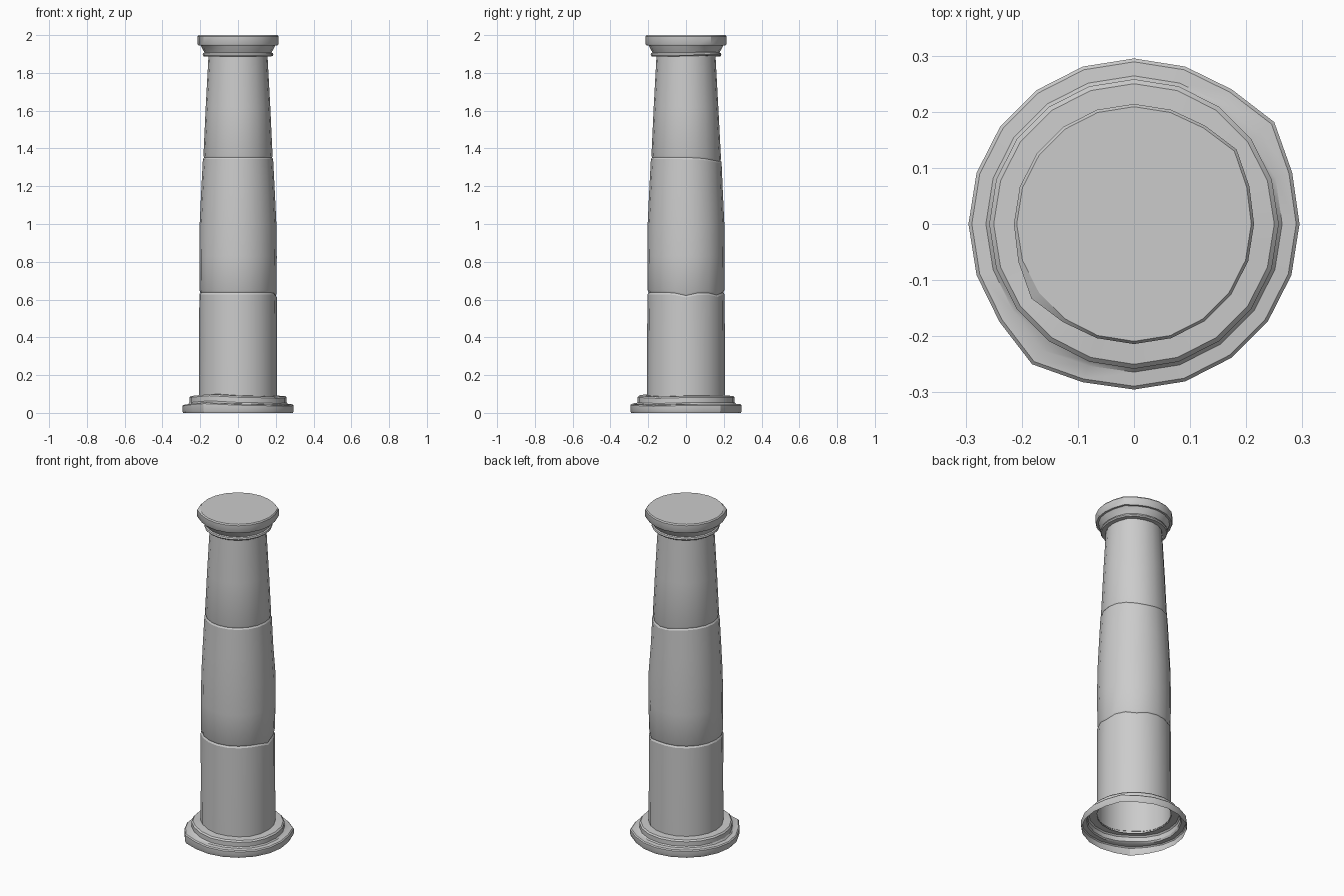
import bpy, bmesh, math

SIDES = 20


def lathe(name, profile, dents=(), cap=False):
    """Spin (radius, z) points; dents = (z_lo, z_hi, angle, width, d_radius, d_z)."""
    bm = bmesh.new()
    rings = []
    for r, z in profile:
        ring = []
        for i in range(SIDES):
            a = 360 * i / SIDES
            rr, zz = r, z
            for lo, hi, ang, width, dr, dz in dents:
                if lo <= z <= hi:
                    off = (a - ang + 180) % 360 - 180
                    w = math.exp(-(off / width) ** 2)
                    rr += dr * w
                    zz += dz * w
            t = math.radians(a)
            ring.append(bm.verts.new((rr * math.cos(t), rr * math.sin(t), zz)))
        rings.append(ring)
    for low, high in zip(rings, rings[1:]):
        for i in range(SIDES):
            j = (i + 1) % SIDES
            bm.faces.new((low[i], low[j], high[j], high[i]))
    if cap:
        bm.faces.new(rings[-1])
    mesh = bpy.data.meshes.new(name)
    bm.to_mesh(mesh)
    bm.free()
    obj = bpy.data.objects.new(name, mesh)
    bpy.context.collection.objects.link(obj)
    bpy.ops.object.select_all(action='DESELECT')
    obj.select_set(True)
    bpy.context.view_layer.objects.active = obj
    bpy.ops.object.shade_smooth_by_angle(angle=math.radians(30))
    return obj


# Stepped base, open underneath, with worn edges
lathe("base", [(0.290, 0.0), (0.295, 0.012), (0.295, 0.040), (0.289, 0.046),
               (0.264, 0.048), (0.258, 0.055), (0.258, 0.082), (0.250, 0.090),
               (0.205, 0.092)],
      [(0.0, 0.05, 36, 12, 0.014, 0.0),
       (0.0, 0.05, 234, 12, 0.014, 0.0),
       (0.035, 0.1, 235, 22, 0.0, 0.009),
       (0.035, 0.1, 325, 25, 0.0, -0.005),
       (0.012, 0.05, 180, 20, 0.0, -0.004)])

# Three drums with shallow joints and a gentle taper
lathe("shaft", [(0.207, 0.085), (0.206, 0.36), (0.204, 0.628), (0.198, 0.638),
                (0.203, 0.648), (0.205, 0.83), (0.203, 1.00), (0.195, 1.17),
                (0.186, 1.343), (0.180, 1.352), (0.183, 1.362),
                (0.171, 1.62), (0.156, 1.895)],
      [(0.62, 0.65, 0, 14, 0.002, -0.017),
       (0.62, 0.65, 54, 14, 0.002, -0.014),
       (0.62, 0.65, 205, 20, 0.004, 0.0),
       (1.34, 1.37, 72, 35, 0.003, -0.02),
       (0.8, 1.1, 36, 20, 0.004, 0.0)])

# Moulded capital with flat round top
lathe("capital", [(0.155, 1.888), (0.182, 1.888), (0.187, 1.895), (0.184, 1.904),
                  (0.177, 1.908), (0.190, 1.930), (0.198, 1.946), (0.210, 1.946),
                  (0.214, 1.953), (0.214, 1.993), (0.209, 2.0)],
      [(1.94, 2.1, 36, 14, 0.012, 0.0),
       (1.94, 1.995, 215, 14, 0.012, 0.0),
       (1.88, 1.935, 40, 25, 0.004, 0.003)], cap=True)
